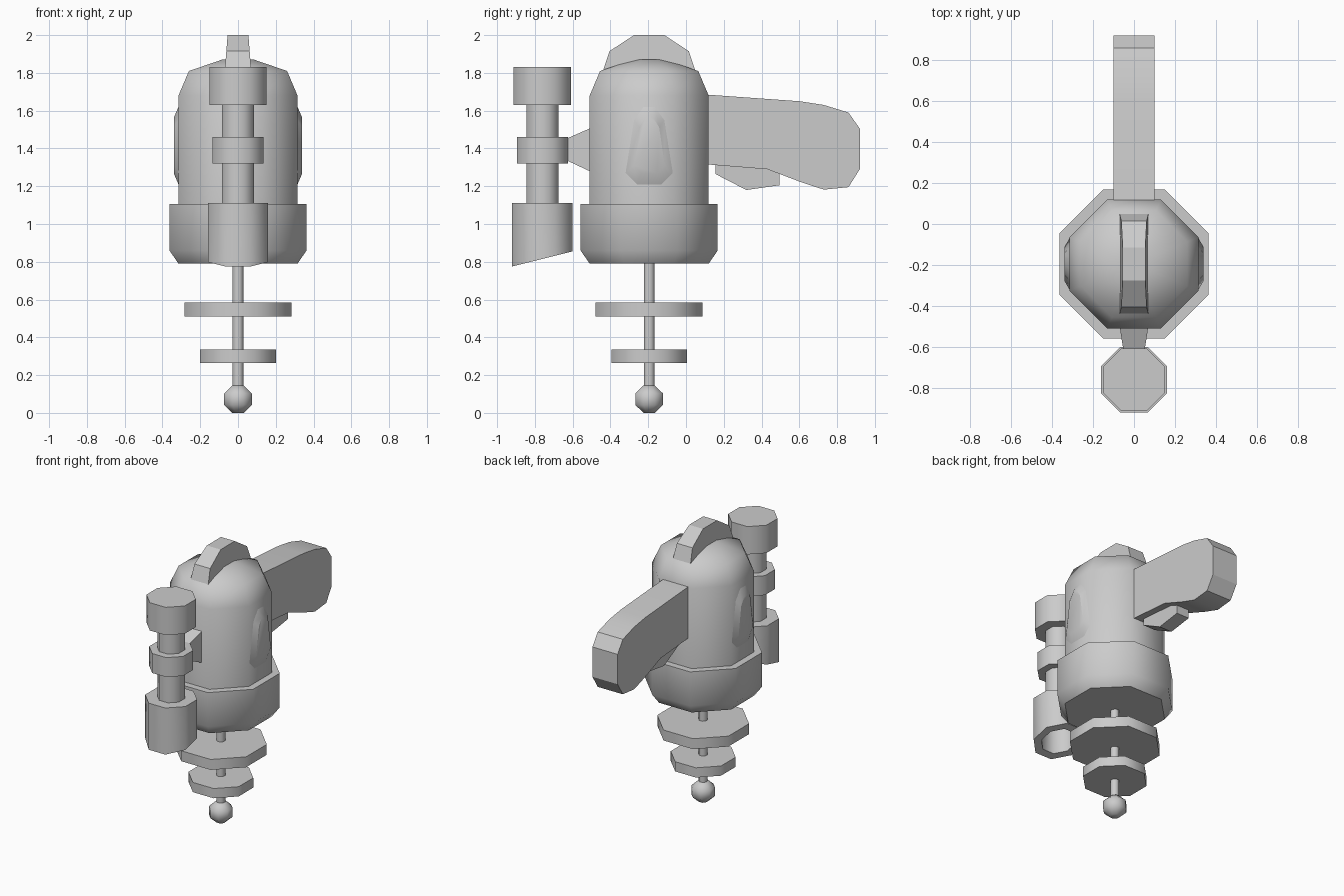
import bpy, bmesh, math

cube = bpy.data.objects.get("Cube")
if cube:
    bpy.data.objects.remove(cube, do_unlink=True)

GREY = (0.6, 0.6, 0.6, 1)
grey = bpy.data.materials.new("plain grey")
grey.use_nodes = True
grey.diffuse_color = GREY
grey.node_tree.nodes["Principled BSDF"].inputs["Base Color"].default_value = GREY

BODY_Y, BARREL_Y = -0.195, -0.76


def finish(name, bm, angle):
    bmesh.ops.recalc_face_normals(bm, faces=bm.faces)
    mesh = bpy.data.meshes.new(name)
    bm.to_mesh(mesh)
    bm.free()
    mesh.materials.append(grey)
    obj = bpy.data.objects.new(name, mesh)
    bpy.context.collection.objects.link(obj)
    bpy.ops.object.select_all(action='DESELECT')
    obj.select_set(True)
    bpy.context.view_layer.objects.active = obj
    bpy.ops.object.shade_smooth_by_angle(angle=math.radians(angle))
    return obj


def loft(name, rings, angle=30):
    """Bridge matching rings of points and cap both ends."""
    bm = bmesh.new()
    loops = [[bm.verts.new(p) for p in ring] for ring in rings]
    for a, b in zip(loops, loops[1:]):
        for i in range(len(a)):
            j = (i + 1) % len(a)
            bm.faces.new((a[i], a[j], b[j], b[i]))
    bm.faces.new(loops[0])
    bm.faces.new(loops[-1])
    return finish(name, bm, angle)


def octagon(half, y, z):
    r = half / math.cos(math.pi / 8)
    turns = [math.pi / 8 + k * math.pi / 4 for k in range(8)]
    return [(r * math.cos(t), y + r * math.sin(t), z) for t in turns]


def lathe(name, y, profile):
    return loft(name, [octagon(half, y, z) for half, z in profile], 52)


def disc(name, y, half, low, high):
    return lathe(name, y, [(half, low), (half, high)])


def plate(name, outline, half):
    """Side outline in (y, z), extruded across x."""
    return loft(name, [[(x, y, z) for y, z in outline] for x in (-half, half)])


# Main body with domed top, and the wider collar
lathe("body", BODY_Y, [(0.315, 1.0), (0.315, 1.68), (0.26, 1.81), (0.085, 1.87)])
lathe("collar", BODY_Y, [(0.315, 0.79), (0.363, 0.86), (0.363, 1.105)])

# Lower rod, discs and ball tip
disc("rod", BODY_Y, 0.028, 0.1, 0.82)
disc("upper_disc", BODY_Y, 0.283, 0.51, 0.585)
disc("lower_disc", BODY_Y, 0.2, 0.265, 0.335)
lathe("ball_tip", BODY_Y, [(0.03, 0), (0.073, 0.042), (0.073, 0.103), (0.03, 0.145)])

# Front tube with bands
disc("tube_stem", BARREL_Y, 0.085, 1.08, 1.66)
disc("tube_cap", BARREL_Y, 0.152, 1.63, 1.83)
disc("tube_band", BARREL_Y, 0.135, 1.32, 1.46)

# Hollow muzzle, its open end cut at a slant
muzzle = lathe("muzzle", BARREL_Y,
               [(0.16, 1.11), (0.16, 0.815), (0.11, 0.815), (0.11, 1.05)])
for v in muzzle.data.vertices:
    if v.co.z < 0.9:
        v.co.z += 0.25 * (v.co.y - BARREL_Y)

# Tapered bracket joining tube and body
loft("bracket", [[(-w, y, low), (w, y, low), (w, y, high), (-w, y, high)]
                 for y, w, low, high in ((-0.66, 0.045, 1.35, 1.44),
                                         (-0.5, 0.07, 1.275, 1.51))])

# Rear handle and the trigger below it
plate("handle", [(0.08, 1.687), (0.6, 1.65), (0.73, 1.63), (0.86, 1.59),
                 (0.92, 1.505), (0.92, 1.29), (0.86, 1.195), (0.73, 1.182),
                 (0.6, 1.225), (0.43, 1.29), (0.08, 1.318)], 0.1)
plate("trigger", [(0.155, 1.35), (0.155, 1.265), (0.32, 1.18),
                  (0.495, 1.205), (0.495, 1.32)], 0.05)

# Top fin, thinner towards its crest
fin = plate("top_fin", [(-0.45, 1.78), (-0.405, 1.915), (-0.275, 2.0),
                        (-0.115, 2.0), (0.015, 1.915), (0.06, 1.78)], 1)
for v in fin.data.vertices:
    v.co.x *= 0.055 + 0.08 * (2.0 - v.co.z)

# Raised side panels with bevelled rims
half_panel = [(0.03, 1.62), (0.08, 1.55), (0.125, 1.27), (0.065, 1.21)]
panel = half_panel + [(-y, z) for y, z in reversed(half_panel)]
for name, side in (("left_panel", 1), ("right_panel", -1)):
    loft(name, [[(side * x, BODY_Y + sy * y, 1.417 + sz * (z - 1.417)) for y, z in panel]
                for x, sy, sz in ((0.305, 1, 1), (0.315, 1, 1), (0.34, 0.66, 0.72))], 30)
